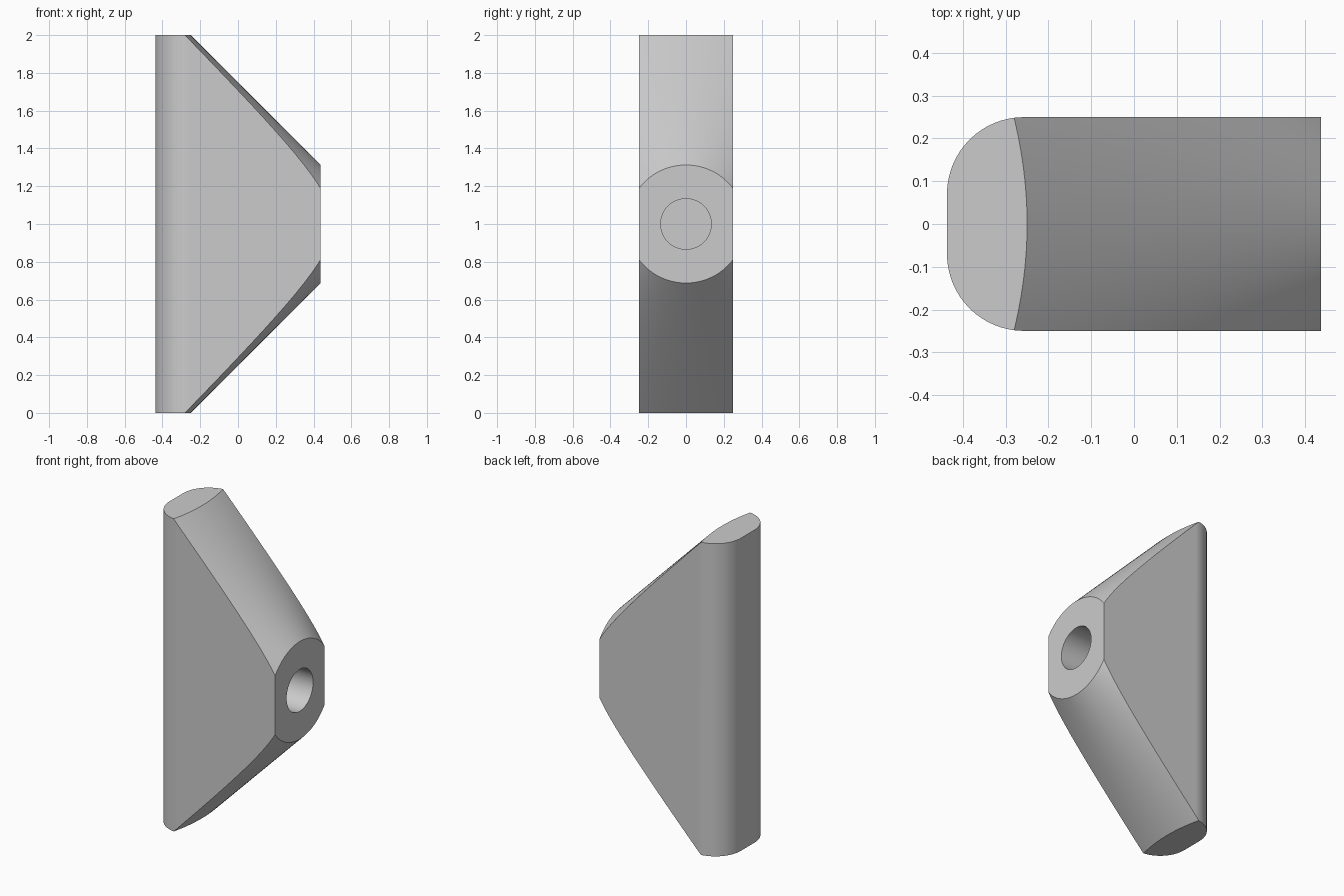
import bpy, bmesh, math
from mathutils import Matrix, Vector

cube = bpy.data.objects.get("Cube")
if cube:
    bpy.data.objects.remove(cube, do_unlink=True)

HALF_X, HALF_Y, HEIGHT = 0.4375, 0.25, 2.0
CORNER = 0.18         # radius of the rounded back edges
TIP_RADIUS = 0.3125   # cone radius at the flat tip
HOLE_RADIUS, HOLE_DEPTH = 0.134, 0.5

grey = bpy.data.materials.new("light_grey")
grey.use_nodes = True
colour = (0.6, 0.6, 0.6, 1)
grey.diffuse_color = colour
grey.node_tree.nodes["Principled BSDF"].inputs["Base Color"].default_value = colour


def make_object(name, bm):
    bmesh.ops.recalc_face_normals(bm, faces=bm.faces)
    mesh = bpy.data.meshes.new(name)
    bm.to_mesh(mesh)
    bm.free()
    mesh.materials.append(grey)
    obj = bpy.data.objects.new(name, mesh)
    bpy.context.collection.objects.link(obj)
    return obj


def make_cone(name, x0, r0, x1, r1, segments):
    """Frustum along x at mid height."""
    bm = bmesh.new()
    place = Matrix.Translation(((x0 + x1) / 2, 0, HEIGHT / 2)) @ Matrix.Rotation(math.pi / 2, 4, 'Y')
    bmesh.ops.create_cone(bm, cap_ends=True, segments=segments, radius1=r0,
                          radius2=r1, depth=x1 - x0, matrix=place)
    obj = make_object(name, bm)
    obj.hide_render = True
    return obj


# Upright block with two rounded back edges
steps = 16
arc = [(CORNER - HALF_X - CORNER * math.sin(a), HALF_Y - CORNER + CORNER * math.cos(a))
       for a in (math.pi / 2 * i / steps for i in range(steps + 1))]
outline = [(HALF_X, HALF_Y)] + arc
outline += [(x, -y) for x, y in reversed(outline)]
bm = bmesh.new()
base = bm.faces.new([bm.verts.new((x, y, 0)) for x, y in outline])
top = bmesh.ops.extrude_face_region(bm, geom=[base])["geom"]
bmesh.ops.translate(bm, vec=Vector((0, 0, HEIGHT)),
                    verts=[g for g in top if isinstance(g, bmesh.types.BMVert)])
body = make_object("tapered_body", bm)

# 45 degree cone trims the sloping faces, then a blind hole is bored in the tip
over = 0.1
cone = make_cone("cone_trimmer", -HALF_X - over, TIP_RADIUS + 2 * HALF_X + over,
                 HALF_X + over, TIP_RADIUS - over, 192)
bore = make_cone("hole_cutter", HALF_X - HOLE_DEPTH, HOLE_RADIUS,
                 HALF_X + over, HOLE_RADIUS, 64)

bpy.context.view_layer.objects.active = body
body.select_set(True)
for cutter, operation in ((cone, 'INTERSECT'), (bore, 'DIFFERENCE')):
    mod = body.modifiers.new(cutter.name, 'BOOLEAN')
    mod.object, mod.operation, mod.solver = cutter, operation, 'EXACT'
    bpy.ops.object.modifier_apply(modifier=mod.name)
    bpy.data.objects.remove(cutter, do_unlink=True)

# Smooth curves, crisp edges
bpy.ops.object.select_all(action='DESELECT')
body.select_set(True)
bpy.ops.object.shade_smooth_by_angle(angle=math.radians(30))
weighted = body.modifiers.new("even_shading", 'WEIGHTED_NORMAL')
weighted.keep_sharp = True
